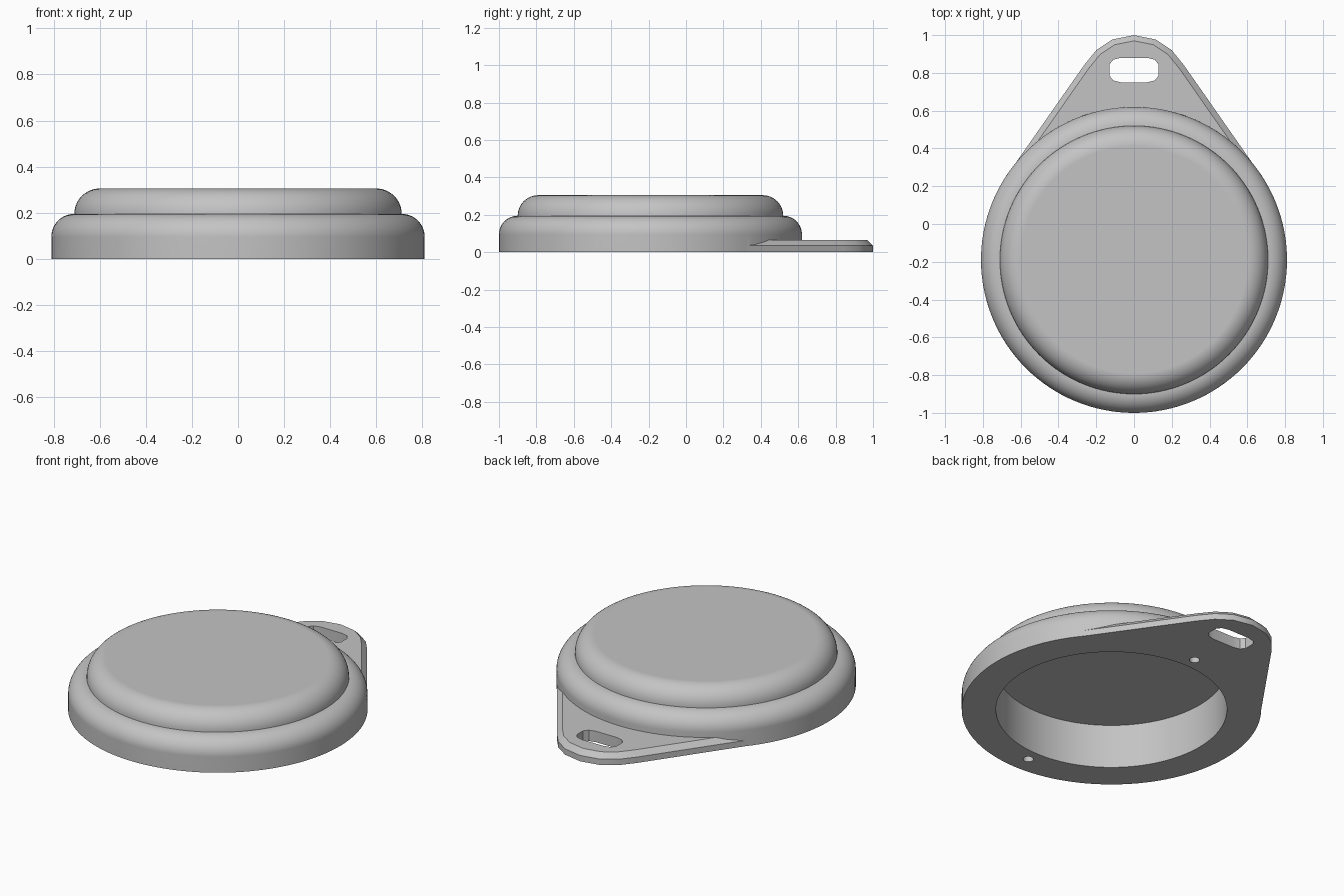
import bpy, bmesh, math

cube = bpy.data.objects.get("Cube")
if cube:
    bpy.data.objects.remove(cube, do_unlink=True)

CY = -0.19      # y of the round case centre
SEGMENTS = 128

grey = bpy.data.materials.new("plain_grey")
grey.use_nodes = True
colour = (0.55, 0.55, 0.55, 1)
grey.diffuse_color = colour
grey.node_tree.nodes["Principled BSDF"].inputs["Base Color"].default_value = colour


def finish(name, bm):
    bmesh.ops.recalc_face_normals(bm, faces=bm.faces)
    mesh = bpy.data.meshes.new(name)
    bm.to_mesh(mesh)
    bm.free()
    mesh.materials.append(grey)
    obj = bpy.data.objects.new(name, mesh)
    bpy.context.collection.objects.link(obj)
    return obj


def prism(name, outline, z0, z1, chamfer=0):
    bm = bmesh.new()
    base = bm.faces.new([bm.verts.new((x, y, z0)) for x, y in outline])
    new = bmesh.ops.extrude_face_region(bm, geom=[base])["geom"]
    bmesh.ops.translate(bm, vec=(0, 0, z1 - z0),
                        verts=[v for v in new if isinstance(v, bmesh.types.BMVert)])
    if chamfer:
        rim = [e for e in bm.edges if all(v.co.z > z1 - 1e-5 for v in e.verts)]
        bmesh.ops.bevel(bm, geom=rim, offset=chamfer, segments=1, affect='EDGES')
    return finish(name, bm)


def disc(radius, y, count):
    return [(radius * math.cos(math.tau * i / count),
             y + radius * math.sin(math.tau * i / count)) for i in range(count)]


def fillet(r, z, size, steps=12):
    return [(r + size * math.cos(math.pi / 2 * i / steps),
             z + size * math.sin(math.pi / 2 * i / steps)) for i in range(steps + 1)]


def mirrored(half):
    return half + [(-x, y) for x, y in reversed(half) if x > 0]


def boolean(target, other, operation):
    mod = target.modifiers.new(operation.lower(), 'BOOLEAN')
    mod.operation = operation
    mod.solver = 'EXACT'
    mod.object = other
    bpy.context.view_layer.objects.active = target
    bpy.ops.object.modifier_apply(modifier=mod.name)
    bpy.data.objects.remove(other, do_unlink=True)


# Round stepped case, lathed from its profile
profile = [(0.81, 0)] + fillet(0.71, 0.095, 0.10) + fillet(0.60, 0.195, 0.11)
bm = bmesh.new()
rings = [[bm.verts.new((x, y, z)) for x, y in disc(r, CY, SEGMENTS)] for r, z in profile]
for low, high in zip(rings, rings[1:]):
    for i in range(SEGMENTS):
        j = (i + 1) % SEGMENTS
        bm.faces.new((low[i], low[j], high[j], high[i]))
bm.faces.new(rings[0])
bm.faces.new(rings[-1])
case = finish("tag_case", bm)

# Chamfered hanging tab, joined to the case
tab = mirrored([(0, 0.2), (0.3, 0.2), (0.66, 0.275), (0.265, 0.84),
                (0.2, 0.92), (0.115, 0.977), (0, 1.0)])
boolean(case, prism("hanging_tab", tab, 0, 0.065, 0.03), 'UNION')

# Strap slot
slot = mirrored([(0.07, 0.75), (0.11, 0.76), (0.13, 0.785),
                 (0.13, 0.845), (0.11, 0.87), (0.07, 0.88)])
boolean(case, prism("slot_cutter", slot, -0.1, 0.2), 'DIFFERENCE')

# Open cavity and two screw holes underneath
boolean(case, prism("cavity_cutter", disc(0.625, CY, SEGMENTS), -0.1, 0.262), 'DIFFERENCE')
for side in (-1, 1):
    hole = disc(0.028, CY + side * 0.70, 24)
    boolean(case, prism("screw_hole_cutter", hole, -0.1, 0.1), 'DIFFERENCE')

# Smooth curves, crisp rims
bpy.ops.object.select_all(action='DESELECT')
case.select_set(True)
bpy.context.view_layer.objects.active = case
bpy.ops.object.shade_smooth_by_angle(angle=math.radians(25))
weighted = case.modifiers.new("even_shading", 'WEIGHTED_NORMAL')
weighted.keep_sharp = True
